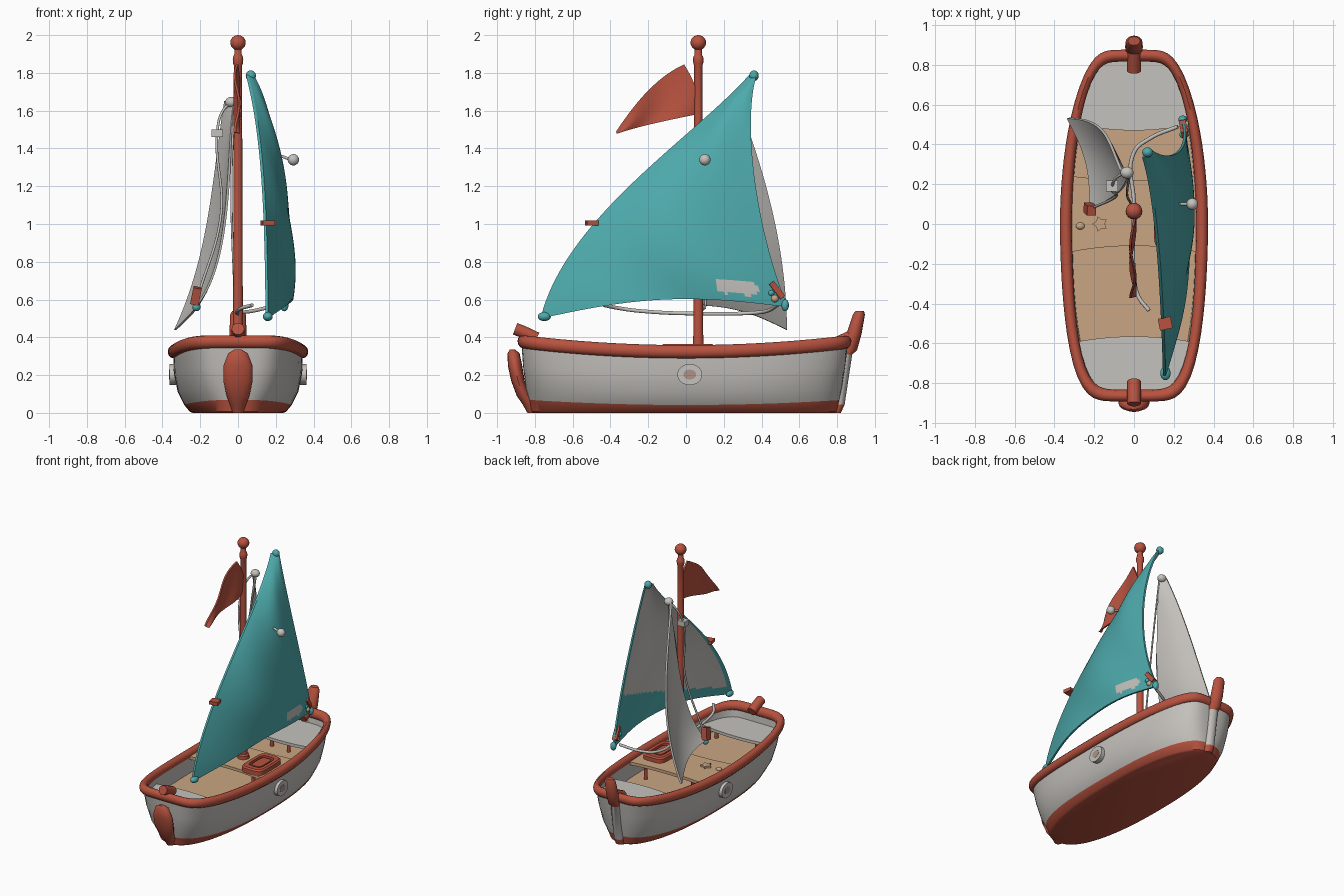
import bpy, bmesh, math
from mathutils import Vector as V

if "Cube" in bpy.data.objects:
    bpy.data.objects.remove(bpy.data.objects["Cube"])

def material(name, rgb):
    m = bpy.data.materials.new(name)
    m.diffuse_color = (*rgb, 1)
    m.use_nodes = True
    m.node_tree.nodes["Principled BSDF"].inputs["Base Color"].default_value = m.diffuse_color
    return m

RED = material("brick red", (0.48, 0.085, 0.05))
WHITE = material("warm white", (0.56, 0.54, 0.51))
TEAL = material("teal", (0.075, 0.40, 0.41))
TAN = material("tan wood", (0.59, 0.38, 0.225))
PINK = material("dusty pink", (0.42, 0.29, 0.25))

def finish(name, bm, mats):
    bmesh.ops.recalc_face_normals(bm, faces=bm.faces)
    me = bpy.data.meshes.new(name)
    bm.to_mesh(me)
    bm.free()
    for m in mats:
        me.materials.append(m)
    ob = bpy.data.objects.new(name, me)
    bpy.context.collection.objects.link(ob)
    return ob

def sheer(y):
    return 0.322 + 0.07 * y * y

def taper(y, amount=1):
    return 1 - amount * (.48 if y > 0 else .28) * y * y

def ring(w, yf, yb, n, zf, c=(0, 0), count=96, tap=0):
    """Superellipse outline with separate front and back lengths, tapered to the ends."""
    out = []
    for i in range(count):
        a = 2 * math.pi * (i + 0.5) / count
        ca, sa = math.cos(a), math.sin(a)
        r = (abs(ca) ** n + abs(sa) ** n) ** (-1 / n)
        y = (yb if sa > 0 else yf) * sa * r
        x = w * ca * r * taper(y, tap)
        out.append((x + c[0], y + c[1], zf(y + c[1])))
    return out

def loft(name, rings, mats, band=None, caps=(0, 0), closed=False):
    bm = bmesh.new()
    vs = [[bm.verts.new(p) for p in r] for r in rings]
    n, k = len(vs[0]), len(vs)
    for j in range(k if closed else k - 1):
        a, b = vs[j], vs[(j + 1) % k]
        for i in range(n):
            f = bm.faces.new((a[i], a[(i + 1) % n], b[(i + 1) % n], b[i]))
            f.material_index = band[j] if band else 0
    if not closed:
        bm.faces.new(vs[0]).material_index = caps[0]
        bm.faces.new(vs[-1]).material_index = caps[1]
    return finish(name, bm, mats)

def post(name, pts, mats, band=None, caps=(0, 0)):
    """Upright loft of ellipses: (x, y, z, rx, ry)."""
    rings = [[(x + rx * math.cos(a * math.pi / 8), y + ry * math.sin(a * math.pi / 8), z)
              for a in range(16)] for x, y, z, rx, ry in pts]
    return loft(name, rings, mats, band, caps)

def tube(name, pts, r, mat):
    cu = bpy.data.curves.new(name, 'CURVE')
    cu.dimensions = '3D'
    cu.bevel_depth, cu.bevel_resolution, cu.use_fill_caps = r, 3, True
    sp = cu.splines.new('BEZIER')
    sp.bezier_points.add(len(pts) - 1)
    for b, p in zip(sp.bezier_points, pts):
        b.co = p
        b.handle_left_type = b.handle_right_type = 'AUTO'
    tmp = bpy.data.objects.new(name + "_path", cu)
    me = bpy.data.meshes.new_from_object(tmp)
    bpy.data.objects.remove(tmp)
    me.materials.clear()
    me.materials.append(mat)
    bpy.context.collection.objects.link(bpy.data.objects.new(name, me))

def prim(name, kind, mat, loc, scale, rot=(0, 0, 0)):
    bm = bmesh.new()
    if kind == 'ball':
        bmesh.ops.create_uvsphere(bm, u_segments=20, v_segments=12, radius=1)
    elif kind == 'disc':
        bmesh.ops.create_cone(bm, cap_ends=True, segments=32, radius1=1, radius2=1, depth=1)
    else:
        bmesh.ops.create_cube(bm, size=1)
    ob = finish(name, bm, [mat])
    ob.location, ob.scale, ob.rotation_euler = loc, scale, rot

def slab(name, pts, z0, z1, mat):
    return loft(name, [[(x, y, z) for x, y in pts] for z in (z0, z1)], [mat])

def curve4(p, t):
    """Cubic through four evenly spaced points."""
    s = 3 * t
    w = (-(s-1)*(s-2)*(s-3)/6, s*(s-2)*(s-3)/2, -s*(s-1)*(s-3)/2, s*(s-1)*(s-2)/6)
    return sum((V(q) * k for q, k in zip(p, w)), V((0, 0, 0)))

def sheet(name, lead, trail, bulge, offset, mats, rule=lambda u, t, p, side: 0, n=48):
    """Two-sided cloth between two edge curves."""
    bm = bmesh.new()
    pos = lambda u, t: curve4(lead, t).lerp(curve4(trail, t), u) + V(bulge(u, t))
    lay = [[[bm.verts.new(pos(i / n, j / n) + V(offset) * s) for i in range(n + 1)]
            for j in range(n + 1)] for s in (0, 1)]
    for s in (0, 1):
        g = lay[s]
        for j in range(n):
            for i in range(n):
                f = bm.faces.new((g[j][i], g[j][i+1], g[j+1][i+1], g[j+1][i]))
                f.material_index = rule((i + .5) / n, (j + .5) / n, f.calc_center_median(), s)
    edge = ([(0, i) for i in range(n)] + [(j, n) for j in range(n)]
            + [(n, i) for i in range(n, 0, -1)] + [(j, 0) for j in range(n, 0, -1)])
    for (a, b), (c, d) in zip(edge, edge[1:] + edge[:1]):
        bm.faces.new((lay[0][a][b], lay[0][c][d], lay[1][c][d], lay[1][a][b]))
    return finish(name, bm, mats)

# Hull: outer skin, inner wall, floor
levels = [(0, .24, .81, .79, 2.5, .3), (.02, .255, .82, .80, 2.6, .35), (.13, .285, .83, .812, 2.9, .5),
          (.35, .320, .848, .825, 3.4, .7), (.65, .340, .862, .842, 4.4, .9), (1, .343, .872, .858, 6, 1),
          (1, .315, .845, .832, 6, 1), (.62, .31, .835, .815, 5, 1)]
hull_z = lambda f: lambda y: f * sheer(y) + (.03 * y * y if f == .13 else 0)
loft("hull", [ring(w, a, b, n, hull_z(f), tap=t) for f, w, a, b, n, t in levels],
     [RED, WHITE, TAN], [0, 0, 1, 1, 1, 1, 1], (0, 2))

# Gunwale rail
rail = []
for k in range(12):
    a = 2 * math.pi * k / 12
    c, s = .03 * math.cos(a), .035 * math.sin(a)
    rail.append(ring(.342 + c, .862 + c, .846 + c, 6, lambda y, s=s: sheer(y) + .002 + s, tap=1))
loft("rail", rail, [RED], closed=True)

# Stem post, rudder and end bitts
post("stern_post", [(0, .79, .0, .035, .03), (0, .81, .045, .035, .03), (0, .85, .31, .035, .03),
     (0, .865, .33, .04, .04), (0, .89, .42, .045, .04), (0, .915, .52, .042, .032),
     (0, .92, .54, .03, .022)], [RED, WHITE], [0, 1, 0, 0, 0, 0])
tube("stern_knee", [(0, .89, .41), (0, .77, .355)], .036, RED)
post("rudder", [(0, -.918, .335, .02, .015), (0, -.913, .315, .052, .032), (0, -.905, .25, .077, .038),
     (0, -.89, .17, .078, .036), (0, -.86, .09, .06, .036), (0, -.825, .045, .043, .04),
     (0, -.805, .0, .03, .035)], [RED])
tube("bow_bitt", [(0, -.905, .445), (0, -.87, .432), (0, -.79, .395)], .034, RED)

# Seats, thwart and their legs
def width(y):
    e = .832 if y > 0 else .845
    return .316 * taper(y) * max(0, 1 - (abs(y) / e) ** 6) ** (1 / 6)

def seat(name, y0, y1, b0, b1, z, mat):
    S = [k / 8 for k in range(-8, 9)]
    ys = [y0 + (y1 - y0) * k / 10 for k in range(1, 10)]
    pts = [(s * width(y0), y0 + b0 * (s * s - 1)) for s in S] + [(width(y), y) for y in ys]
    pts += [(-s * width(y1), y1 + b1 * (s * s - 1)) for s in S] + [(-width(y), y) for y in ys[::-1]]
    slab(name, pts, z - .022, z, mat)

seat("aft_seat", .50, .825, .03, 0, .305, WHITE)
seat("bow_seat", -.835, -.59, 0, -.025, .30, WHITE)
seat("thwart", -.14, .24, -.03, .02, .325, TAN)
for i, (x, y) in enumerate([(.2, .52), (.07, .51), (-.07, .51), (-.2, .52), (.2, -.1), (-.2, -.1),
                            (.2, .2), (-.2, .2), (.17, -.61), (-.17, -.61)]):
    prim(f"seat_leg_{i}", 'disc', RED, (x, y, .245), (.013, .013, .09))

# Hatch with recessed centre, lying on the thwart
H = [(.09, .14, .32), (.09, .14, .355), (.08, .13, .365), (.055, .095, .365), (.055, .095, .345),
     (.04, .075, .345), (.04, .075, .36)]
loft("hatch", [ring(w, l, l, 5, lambda y, z=z: z, (.19, .01), 40) for w, l, z in H], [RED])

# Starfish and shell
slab("starfish", [((.04 if k % 2 else .024) * math.cos(k * math.pi / 5) - .17,
     (.04 if k % 2 else .024) * math.sin(k * math.pi / 5)) for k in range(10)], .32, .34, TAN)
prim("shell", 'ball', TAN, (-.27, -.01, .328), (.022, .018, .014))

# Portholes
for s, side in ((1, "right"), (-1, "left")):
    rot = (0, s * math.pi / 2, 0)
    prim(f"porthole_rim_{side}", 'disc', WHITE, (s * .345, .02, .203), (.056, .066, .036), rot)
    prim(f"porthole_glass_{side}", 'disc', PINK, (s * .362, .02, .203), (.026, .034, .006), rot)

# Mast
post("mast", [(0, .065, z, r, r) for z, r in [(.32, .042), (.35, .04), (.358, .029), (.42, .026),
     (1.60, .022), (1.84, .022), (1.85, .026), (1.87, .028), (1.885, .026), (1.895, .02), (1.94, .018)]], [RED])
prim("mast_ball", 'ball', RED, (0, .065, 1.96), (.041, .041, .04))

# Pennant
sheet("pennant", [(0, .055, 1.58), (0, -.09, 1.55), (0, -.24, 1.515), (0, -.365, 1.478)],
      [(0, -.01, 1.845), (0, -.16, 1.745), (0, -.28, 1.615), (0, -.372, 1.487)],
      lambda u, t: (.012 * math.sin(8 * t + 3 * u), .03 * math.sin(math.pi * u) * (1 - t), 0),
      (-.012, 0, 0), [RED], n=16)

# Mainsail: teal outside with a worn patch, white lining inside
def main_rule(u, t, p, side):
    if side:
        return 0 if p.z < .56 + .36 * u or u < .03 or u > .97 else 1
    e = ((p.y - .265) / .115) ** 2 + ((p.z - .665 + .12 * (p.y - .265)) / .038) ** 2
    return 1 if e < 1 + .35 * math.sin(40 * p.y) else 0

sheet("mainsail", [(.16, -.77, .5), (.15, -.49, 1.0), (.12, -.05, 1.43), (.055, .335, 1.79)],
      [(.245, .54, .56), (.255, .405, 1.0), (.19, .345, 1.45), (.085, .375, 1.79)],
      lambda u, t: (math.sin(math.pi * u) * (.09 + .009 * math.sin(9 * u + 14 * t)) * (1 - t) ** .6,
                    0, .07 * math.sin(math.pi * u) * (1 - t) ** 4),
      (-.014, 0, 0), [TEAL, WHITE], main_rule, 72)

# Sail corner knots, clips and ball
for i, (p, s) in enumerate([((.068, .36, 1.785), (.027, .025, .028)), ((.158, -.75, .51), (.026, .035, .024)),
                            ((.245, .525, .57), (.022, .02, .032)), ((.25, .45, .635), (.022, .02, .018)),
                            ((-.22, .08, .56), (.022, .022, .022))]):
    prim(f"corner_knot_{i}", 'ball', TEAL, p, s)
prim("luff_clip", 'box', RED, (.157, -.50, 1.005), (.065, .06, .025), (0, 0, .2))
prim("sheet_clip", 'box', RED, (.25, .48, .65), (.035, .10, .03), (-.9, 0, .2))
prim("sheet_bead", 'ball', TAN, (.255, .47, .605), (.02, .02, .02))
prim("jib_clip", 'box', RED, (-.222, .075, .62), (.045, .05, .09), (.2, .2, 0))
prim("sail_ball", 'ball', WHITE, (.293, .10, 1.34), (.03, .03, .03))
tube("sail_ball_pin", [(.23, .10, 1.36), (.28, .10, 1.34)], .008, WHITE)

# Jib
sheet("jib", [(-.215, .08, .57), (-.085, .15, .88), (-.04, .20, 1.28), (-.012, .245, 1.65)],
      [(-.325, .535, .44), (-.185, .50, .85), (-.115, .41, 1.25), (-.06, .275, 1.65)],
      lambda u, t: (.04 * math.sin(math.pi * u) * (1 - t), 0, .03 * math.sin(math.pi * u) * (1 - t) ** 4),
      (-.013, -.005, 0), [WHITE], n=32)
prim("jib_head", 'ball', WHITE, (-.035, .258, 1.645), (.033, .03, .028))

# Rigging
tube("jib_rope", [(-.03, .26, 1.65), (-.08, .24, 1.60), (-.11, .19, 1.48), (-.09, .14, 1.05), (-.21, .08, .62)],
     .007, WHITE)
tube("halyard", [(-.02, .25, 1.65), (-.035, .16, 1.2), (-.015, .10, .55)], .006, WHITE)
prim("rope_block", 'box', WHITE, (-.11, .19, 1.48), (.06, .055, .04))
tube("boom", [(.075, -.435, .57), (.02, -.36, .555), (0, -.25, .54), (0, .1, .525), (0, .36, .53),
              (.08, .43, .54), (.22, .49, .575)], .010, WHITE)

# Smooth shading with sharp edges kept
bpy.ops.object.select_all(action='DESELECT')
for ob in bpy.context.scene.objects:
    ob.select_set(True)
    bpy.context.view_layer.objects.active = ob
bpy.ops.object.shade_smooth_by_angle(angle=math.radians(40))
